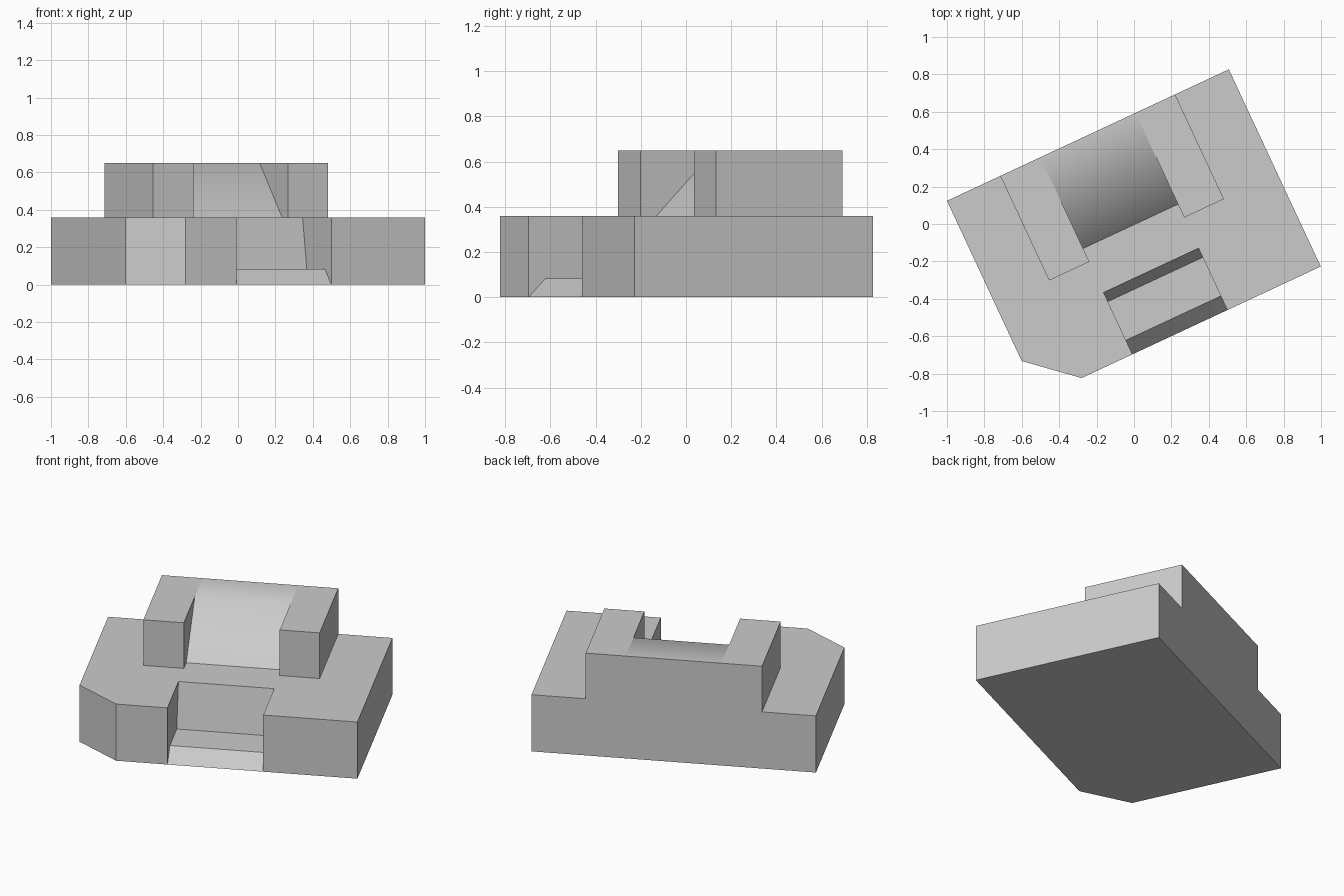
import bpy, bmesh, math
from mathutils import Vector

if "Cube" in bpy.data.objects:
    bpy.data.objects.remove(bpy.data.objects["Cube"], do_unlink=True)

# One plain grey for the whole body
grey = bpy.data.materials.new("plain_grey")
grey.use_nodes = True
grey.diffuse_color = (0.6, 0.6, 0.6, 1)
grey.node_tree.nodes["Principled BSDF"].inputs["Base Color"].default_value = (0.6, 0.6, 0.6, 1)

# Main dimensions, in the block's own axes (turned at the end)
LEFT, RIGHT, FRONT, BACK = -0.854, 0.809, -0.628, 0.535
DECK, TOP = 0.36, 0.65
SLOT_L, SLOT_R = -0.302, 0.258
RIDGE = 0.28


def prism(name, points, push):
    """Extrude a closed polygon of 3D points along a vector."""
    bm = bmesh.new()
    face = bm.faces.new([bm.verts.new(p) for p in points])
    out = bmesh.ops.extrude_face_region(bm, geom=[face])
    moved = [g for g in out["geom"] if isinstance(g, bmesh.types.BMVert)]
    bmesh.ops.translate(bm, verts=moved, vec=push)
    bmesh.ops.recalc_face_normals(bm, faces=bm.faces)
    mesh = bpy.data.meshes.new(name)
    bm.to_mesh(mesh)
    bm.free()
    mesh.materials.append(grey)
    obj = bpy.data.objects.new(name, mesh)
    bpy.context.collection.objects.link(obj)
    return obj


def plan(name, outline, z0, z1):
    return prism(name, [(x, y, z0) for x, y in outline], Vector((0, 0, z1 - z0)))


def slot(name, profile):
    return prism(name, [(SLOT_L, y, z) for y, z in profile], Vector((SLOT_R - SLOT_L, 0, 0)))


def combine(obj, other, operation):
    """Apply a boolean and discard the second solid."""
    mod = obj.modifiers.new(operation, "BOOLEAN")
    mod.object, mod.operation, mod.solver = other, operation, "EXACT"
    bpy.context.view_layer.objects.active = obj
    bpy.ops.object.modifier_apply(modifier=mod.name)
    bpy.data.objects.remove(other, do_unlink=True)


# Base slab with one chamfered corner and a stepped front notch
body = plan("stepped_block", [(LEFT, BACK), (LEFT, -0.41), (-0.602, FRONT),
                              (RIGHT, FRONT), (RIGHT, BACK)], 0, DECK)
combine(body, slot("front_notch", [(FRONT - 0.08, -0.08), (-0.545, 0.083), (-0.317, 0.083),
                                   (-0.263, DECK), (-0.263, 0.5), (FRONT - 0.08, 0.5)]),
        "DIFFERENCE")

# Raised block with a sloping recess between two arms
upper = plan("raised_block", [(-0.539, BACK), (-0.539, -0.082),
                              (0.492, -0.082), (0.492, BACK)], 0.2, TOP)
combine(upper, slot("slope_recess", [(-0.2, 0.2), (-0.16, 0.2), (RIDGE, TOP),
                                     (RIDGE, 0.8), (-0.2, 0.8)]), "DIFFERENCE")
combine(body, upper, "UNION")

# Separate the strip behind the ridge, then soften only the ridge edge
bm = bmesh.new()
bm.from_mesh(body.data)
for x in (SLOT_L, SLOT_R):
    faces = [f for f in bm.faces if f.normal.z > 0.9 and f.calc_center_median().z > TOP - 0.01]
    geom = set(faces)
    for f in faces:
        geom.update(f.verts)
        geom.update(f.edges)
    bmesh.ops.bisect_plane(bm, geom=list(geom), dist=0.0001,
                           plane_co=(x, 0, 0), plane_no=(1, 0, 0))
for f in bm.faces:
    f.smooth = True
for e in bm.edges:
    e.smooth = all(abs(v.co.z - TOP) < 0.002 and abs(v.co.y - RIDGE) < 0.002 for v in e.verts)
bm.to_mesh(body.data)
bm.free()

# Turn the finished block on its footprint
body.rotation_euler.z = math.radians(25)
